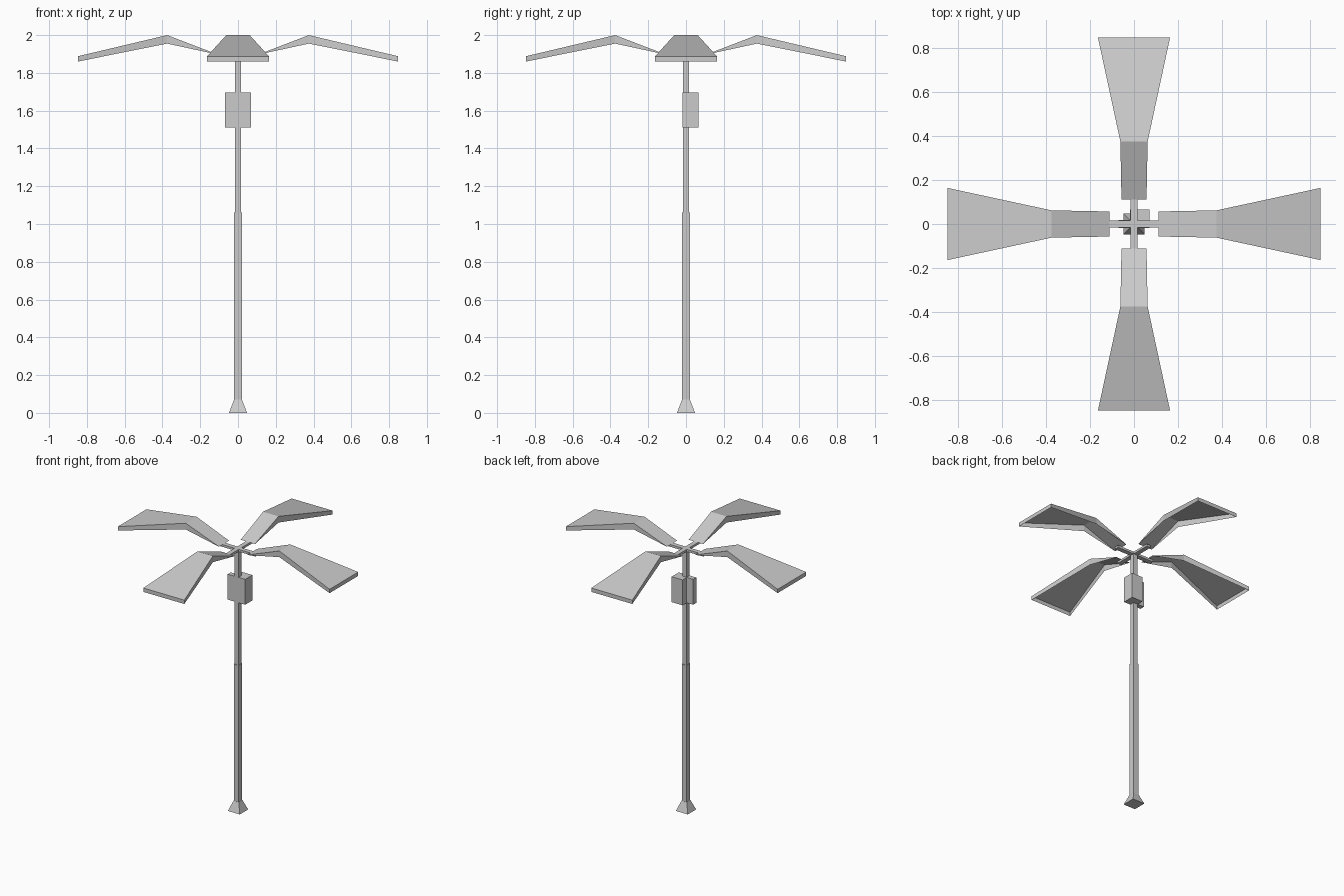
import bpy, bmesh, math
from mathutils import Matrix

if "Cube" in bpy.data.objects:
    bpy.data.objects.remove(bpy.data.objects["Cube"])


def finish(bm, name, closed=True):
    if closed:
        bmesh.ops.recalc_face_normals(bm, faces=bm.faces)
    me = bpy.data.meshes.new(name)
    bm.to_mesh(me)
    bm.free()
    ob = bpy.data.objects.new(name, me)
    bpy.context.collection.objects.link(ob)
    return ob


def square_column(name, rings):
    """Square section lofted through (half width, z) rings."""
    bm = bmesh.new()
    loops = [[bm.verts.new((sx * h, sy * h, z))
              for sx, sy in ((-1, -1), (1, -1), (1, 1), (-1, 1))] for h, z in rings]
    for a, b in zip(loops, loops[1:]):
        for i in range(4):
            j = (i + 1) % 4
            bm.faces.new((a[i], a[j], b[j], b[i]))
    bm.faces.new(loops[0][::-1])
    bm.faces.new(loops[-1])
    return finish(bm, name)


def prism(name, outline, z0, z1):
    """Outline in the ground plane extruded from z0 to z1."""
    bm = bmesh.new()
    face = bm.faces.new([bm.verts.new((x, y, z0)) for x, y in outline])
    ext = bmesh.ops.extrude_face_region(bm, geom=[face], use_keep_orig=True)
    for v in ext["geom"]:
        if isinstance(v, bmesh.types.BMVert):
            v.co.z = z1
    return finish(bm, name)


def leaf(name, turn):
    """Bent panel with a side skirt, open underneath."""
    # distance out, half width, top z, skirt bottom z
    sections = [(0.112, 0.057, 1.899, 1.898), (0.375, 0.062, 2.0, 1.955),
                (0.848, 0.164, 1.888, 1.86)]
    bm = bmesh.new()
    rows = [[bm.verts.new(p) for p in ((x, -w, lo), (x, -w, hi), (x, w, hi), (x, w, lo))]
            for x, w, hi, lo in sections]
    for a, b in zip(rows, rows[1:]):
        for i in range(3):
            bm.faces.new((a[i], b[i], b[i + 1], a[i + 1]))
    bm.faces.new(rows[-1])
    bm.transform(Matrix.Rotation(turn, 4, 'Z'))
    return finish(bm, name, closed=False)


# Pole with flared foot, slimmer upper half
square_column("pole_base", [(0.048, 0), (0.021, 0.07)])
square_column("lower_pole", [(0.02, 0.07), (0.02, 1.06)])
square_column("upper_pole", [(0.0165, 1.06), (0.0165, 1.895)])

# L-shaped control box hugging the pole
a = 0.0175
prism("control_box", [(-0.07, -a), (0.07, -a), (0.07, 0.065), (-a, 0.065),
                      (-a, a), (-0.07, a)], 1.512, 1.696)

# Cross-shaped arm bracket
w, r = 0.0165, 0.15
cross = []
for k in range(4):
    c, s = math.cos(k * math.pi / 2), math.sin(k * math.pi / 2)
    cross += [(x * c - y * s, x * s + y * c) for x, y in ((r, -w), (r, w), (w, w))]
prism("arm_cross", cross, 1.882, 1.898)

# Four leaves around the top
for k, side in enumerate(("right", "back", "left", "front")):
    leaf(side + "_leaf", k * math.pi / 2)
